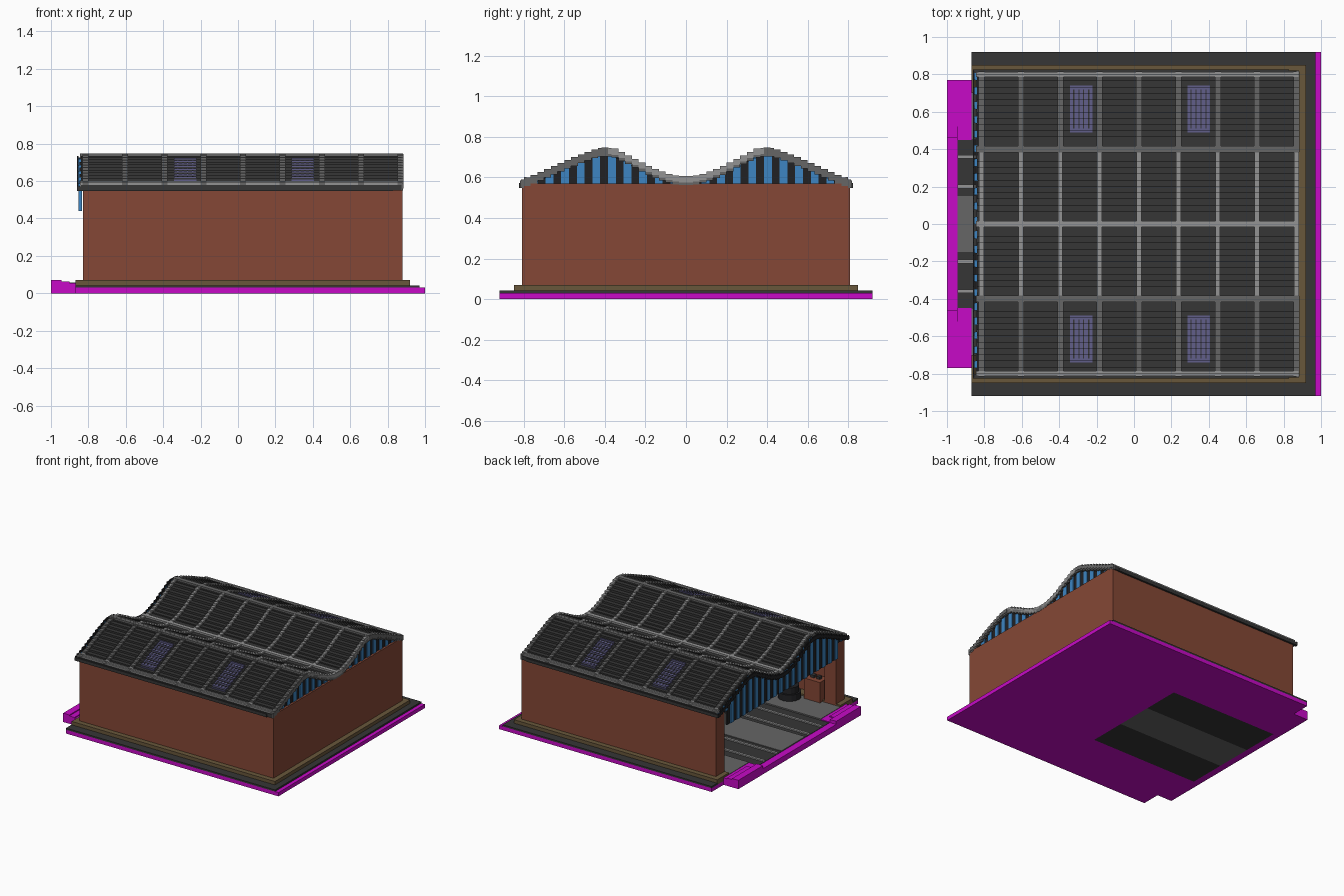
import bpy, bmesh, math

cube = bpy.data.objects.get("Cube")
if cube:
    bpy.data.objects.remove(cube, do_unlink=True)


def material(name, srgb):
    lin = [c / 12.92 if c <= 0.04045 else ((c + 0.055) / 1.055) ** 2.4 for c in srgb]
    m = bpy.data.materials.new(name)
    m.use_nodes = True
    m.diffuse_color = (*lin, 1)
    m.node_tree.nodes["Principled BSDF"].inputs["Base Color"].default_value = (*lin, 1)
    return m


BRICK = material("brick red", (0.52, 0.28, 0.21))
MAGENTA = material("magenta", (0.78, 0.04, 0.78))
DARK = material("dark grey", (0.21, 0.21, 0.21))
BLACK = material("near black", (0.13, 0.13, 0.14))
BROWN = material("earth brown", (0.41, 0.34, 0.23))
BLUE = material("sheet blue", (0.24, 0.52, 0.76))
VIOLET = material("glass violet", (0.38, 0.37, 0.54))
MID = material("mid grey", (0.40, 0.40, 0.40))
LIGHT = material("light grey", (0.58, 0.58, 0.58))


def finish(name, bm, mat):
    bmesh.ops.recalc_face_normals(bm, faces=bm.faces)
    me = bpy.data.meshes.new(name)
    bm.to_mesh(me)
    bm.free()
    me.materials.append(mat)
    ob = bpy.data.objects.new(name, me)
    bpy.context.collection.objects.link(ob)
    return ob


def boxes(name, mat, *specs):
    """One object from boxes given as (x0, x1, y0, y1, z0, z1)."""
    bm = bmesh.new()
    for x0, x1, y0, y1, z0, z1 in specs:
        vs = bmesh.ops.create_cube(bm, size=1)["verts"]
        for v in vs:
            v.co = ((x0 + x1) / 2 + v.co.x * (x1 - x0),
                    (y0 + y1) / 2 + v.co.y * (y1 - y0),
                    (z0 + z1) / 2 + v.co.z * (z1 - z0))
    return finish(name, bm, mat)


def both(x0, x1, y0, y1, z0, z1):
    """A box and its mirror across y = 0."""
    return [(x0, x1, y0, y1, z0, z1), (x0, x1, -y1, -y0, z0, z1)]


# Roof height across the two ridges
PROFILE = [(0, .593), (.05, .597), (.1, .610), (.17, .637), (.27, .69), (.35, .73),
           (.4, .737), (.45, .728), (.56, .685), (.67, .637), (.76, .597), (.84, .572)]
STEP = 1 / 30


def roof_z(y):
    y = abs(y)
    for (a, za), (b, zb) in zip(PROFILE, PROFILE[1:]):
        if y <= b:
            return za + (zb - za) * (y - a) / (b - a)
    return PROFILE[-1][1]


def roof_strip(bm, x0, x1, y0, y1, lift=0.0, thick=.03):
    """Stepped sheet following the roof curve between x0..x1 and y0..y1."""
    top, y = [], y0
    while y < y1 - 1e-5:
        cell = math.floor(y / STEP + 1e-4)
        ye = min(y1, (cell + 1) * STEP)
        z = roof_z((cell + .5) * STEP) + lift
        top += [(y, z), (ye, z)]
        y = ye
    outline = top + [(a, z - thick) for a, z in reversed(top)]
    f = bm.faces.new([bm.verts.new((x0, a, z)) for a, z in outline])
    ext = bmesh.ops.extrude_face_region(bm, geom=[f])["geom"]
    for v in ext:
        if isinstance(v, bmesh.types.BMVert):
            v.co.x = x1


def roof_part(name, mat, strips, lift=0.0, thick=.03):
    bm = bmesh.new()
    for s in strips:
        roof_strip(bm, *s, lift, thick)
    return finish(name, bm, mat)


# Ground slab, left open under the track bed
boxes("base_slab", MAGENTA, (0, 1, -.92, .92, 0, .03), *both(-.87, 0, .45, .92, 0, .03))
boxes("apron", MAGENTA, (-1, -.945, -.77, .77, 0, .045),
      *both(-1, -.945, .46, .77, .045, .07), *both(-.945, -.87, .45, .77, 0, .055),
      *both(-.945, -.90, .52, .77, .055, .062))
boxes("pavement", DARK, *both(-.87, .97, .84, .92, .03, .043),
      (.91, .97, -.84, .84, .03, .043))
boxes("plinth", BROWN, *both(-.87, .92, .70, .85, .03, .07),
      (.80, .92, -.70, .70, .03, .07))

# Interior floor and tracks
boxes("floor", MID, *both(-.87, .80, .45, .70, .03, .058),
      (-.945, 0, -.15, .15, 0, .053), (0, .80, -.15, .15, .03, .053))
boxes("track_bed", DARK, *both(-.945, 0, .15, .45, 0, .048),
      *both(0, .80, .15, .45, .03, .048))
boxes("rails", LIGHT, *both(-.945, .80, .35, .37, .048, .058),
      *both(-.945, .80, .19, .21, .048, .058))

# Walls, open on the track side
boxes("long_walls", BRICK, *both(-.83, .88, .77, .81, .07, .57))
boxes("end_wall", BRICK, (.84, .88, -.77, .77, .07, .57))
boxes("door_pillars", BRICK, *both(-.83, -.73, .70, .77, .058, .57))

# Stored objects
boxes("cabinet", BRICK, (-.71, -.57, -.77, -.67, .058, .22))
boxes("cabinet_lid", DARK, (-.68, -.65, -.74, -.71, .22, .24),
      (-.63, -.60, -.74, -.71, .22, .24))
bm = bmesh.new()
for r, z in ((.085, .085), (.07, .135)):
    res = bmesh.ops.create_cone(bm, cap_ends=True, segments=16, radius1=r, radius2=r, depth=.05)
    bmesh.ops.translate(bm, verts=res["verts"], vec=(-.47, -.63, z))
finish("tyre_stack", bm, BLACK)

# Roof sheets
roof_part("roof_sheets", DARK, [(-.84, .875, -.82, .82)])
roof_part("door_fascia", BLACK, [(-.862, -.853, -.82, .82)])

# Ribs and long battens
RIBS = [-.815 + i * .2105 for i in range(9)]
roof_part("inner_ribs", LIGHT, [(x - .013, x + .013, -.385, .385) for x in RIBS], .012)
roof_part("outer_ribs", MID, [(x - .016, x + .016, a, b) for x in RIBS
                              for a, b in ((.385, .815), (-.815, -.385))], .011)
roof_part("ridge_battens", MID, [(-.845, .88, s * .4 - .018, s * .4 + .018) for s in (-1, 1)], .014)
roof_part("valley_batten", LIGHT, [(-.845, .88, -.016, .016)], .014)
roof_part("eave_battens", LIGHT, [(-.845, .88, s * .8 - .014, s * .8 + .014) for s in (-1, 1)], .012)
roof_part("gable_trim", MID, [(.868, .882, -.82, .82)], .005, .036)
boxes("gutters", DARK, *both(-.86, .83, .805, .825, .547, .572))

# Skylights with glazing bars
lights = [(x, s) for x in (-.282, .345) for s in (-1, 1)]


def span(s):
    return (.49, .74) if s > 0 else (-.74, -.49)


roof_part("skylight_glass", VIOLET, [(x - .06, x + .06, *span(s)) for x, s in lights], .008)
roof_part("skylight_bars", DARK, [(x + d - .003, x + d + .003, span(s)[0] + .02, span(s)[1] - .02)
                                  for x, s in lights for d in (-.04, -.013, .013, .04)], .010)

# Striped sheets: end gable and hanging door screen
PITCH = .0385
for k, (word, mat) in enumerate((("blue", BLUE), ("dark", BLACK))):
    gable, screen = [], []
    for i in range(-21, 21):
        if i % 2 != k:
            continue
        y0, y1 = i * PITCH, (i + 1) * PITCH
        low = min(roof_z(y0), roof_z(y1))
        inset = .006 * k
        if low - .012 > .57:
            gable.append((.845, .868 - inset, y0, y1, .56, low - .012))
        bottom = .44 if max(abs(y0), abs(y1)) < .72 else .56
        screen.append((-.853 + inset, -.835, y0, y1, bottom, low - .006))
    boxes("gable_sheet_" + word, mat, *gable)
    boxes("door_screen_" + word, mat, *screen)
